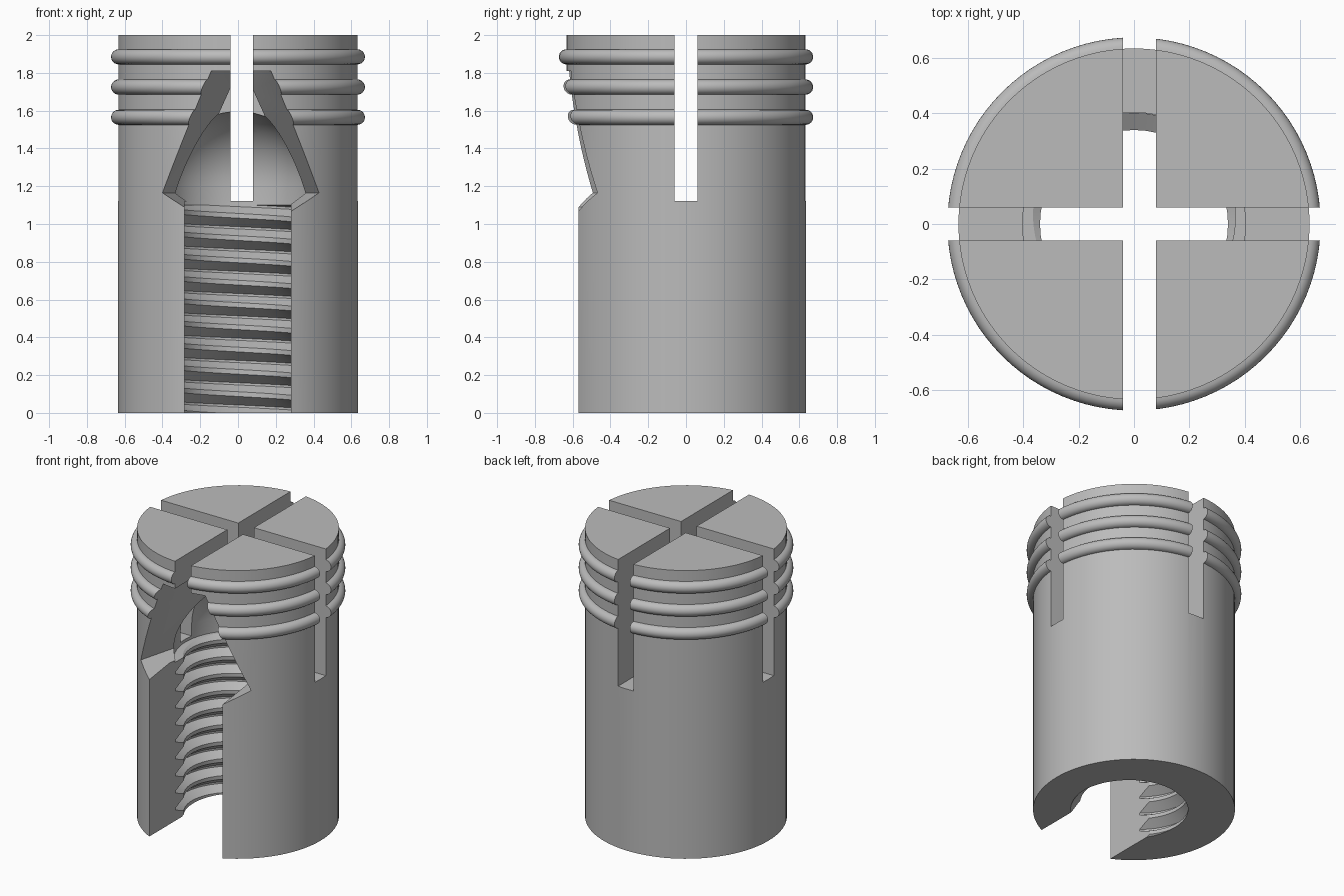
import bpy, bmesh, math

if "Cube" in bpy.data.objects:
    bpy.data.objects.remove(bpy.data.objects["Cube"])

grey = bpy.data.materials.new("plain_grey")
grey.use_nodes = True
colour = (0.5, 0.5, 0.5, 1)
grey.diffuse_color = colour
grey.node_tree.nodes["Principled BSDF"].inputs["Base Color"].default_value = colour


def make_object(name, bm):
    bmesh.ops.recalc_face_normals(bm, faces=bm.faces)
    mesh = bpy.data.meshes.new(name)
    bm.to_mesh(mesh)
    bm.free()
    mesh.materials.append(grey)
    obj = bpy.data.objects.new(name, mesh)
    bpy.context.collection.objects.link(obj)
    return obj


def lathe(name, profile, segments=96):
    # closed solid from (radius, height) points, both ends on the axis
    bm = bmesh.new()
    verts = [bm.verts.new((r, 0, z)) for r, z in profile]
    edges = [bm.edges.new(pair) for pair in zip(verts, verts[1:])]
    bmesh.ops.spin(bm, geom=verts + edges, cent=(0, 0, 0), axis=(0, 0, 1),
                   angle=math.tau, steps=segments, use_duplicate=False)
    bmesh.ops.remove_doubles(bm, verts=bm.verts, dist=1e-4)
    return make_object(name, bm)


def loft(name, first, second):
    # solid joining two matching loops of points
    bm = bmesh.new()
    a = [bm.verts.new(p) for p in first]
    b = [bm.verts.new(p) for p in second]
    bm.faces.new(a)
    bm.faces.new(b)
    n = len(a)
    for i in range(n):
        j = (i + 1) % n
        bm.faces.new((a[i], a[j], b[j], b[i]))
    return make_object(name, bm)


def box(name, x0, x1, y0, y1, z0, z1):
    ring = [(x0, y0), (x1, y0), (x1, y1), (x0, y1)]
    return loft(name, [(x, y, z0) for x, y in ring], [(x, y, z1) for x, y in ring])


def thread_cutter(name, bottom, top, pitch=0.118, segments=48, turns=16):
    # helical strip of trapezoid grooves, trimmed flat at both ends
    profile = [(0.40, 0.042), (0.34, 0.087), (0.34, 0.112), (0.40, 0.148)]
    bm = bmesh.new()
    columns = []
    for g in range(segments * turns):
        angle = math.tau * g / segments + math.pi / 2
        rise = pitch * (g / segments - 3)
        columns.append([bm.verts.new((r * math.cos(angle), r * math.sin(angle), z + rise))
                        for r, z in profile])
    for g in range(segments * (turns - 1) - 1):
        here = columns[g] + [columns[g + segments][0]]
        ahead = columns[g + 1] + [columns[g + 1 + segments][0]]
        for p in range(len(profile)):
            bm.faces.new((here[p], ahead[p], ahead[p + 1], here[p + 1]))
    for z, direction in ((bottom, -1), (top, 1)):
        bmesh.ops.bisect_plane(bm, geom=bm.verts[:] + bm.edges[:] + bm.faces[:],
                               plane_co=(0, 0, z), plane_no=(0, 0, direction),
                               clear_outer=True)
    loose = [v for v in bm.verts if not v.link_faces]
    bmesh.ops.delete(bm, geom=loose, context='VERTS')
    bmesh.ops.holes_fill(bm, edges=[e for e in bm.edges if e.is_boundary], sides=0)
    return make_object(name, bm)


# Cylinder body with three rounded rings
R = 0.635
outline = [(0, 0), (R, 0)]
for z in (1.565, 1.725, 1.885):
    for k in range(13):
        t = math.pi * (k / 12 - 0.5)
        outline.append((R + 0.04 * math.cos(t), z + 0.04 * math.sin(t)))
outline += [(R, 2), (0, 2)]
body = lathe("slotted_body", outline)

# Domed cavity above the thread
dome = [(0, 1.1), (0.403, 1.1)]
for k in range(13):
    t = math.pi / 2 * k / 12
    dome.append((0.403 * math.cos(t) if k < 12 else 0, 1.2 + 0.4 * math.sin(t)))


# Arrow-shaped front opening, narrowing towards the axis
def arrow(y, top_w, ridge_w, ridge_z, base_z):
    half = [(0.2, base_z), (ridge_w, ridge_z), (top_w, 1.81)]
    pts = half + [(-w, z) for w, z in reversed(half)]
    return [(0.0175 + w, y, z) for w, z in pts]


cutters = [
    thread_cutter("thread_cutter", -0.05, 1.14),
    lathe("dome_cutter", dome, 64),
    box("channel_cutter", -0.283, 0.281, -0.8, 0, -0.1, 1.12),
    loft("arrow_cutter", arrow(-0.8, 0.2055, 0.495, 1.167, 1.0),
         arrow(0, 0.002, 0.293, 1.162, 1.11)),
    box("side_slot_cutter", -0.9, 0.9, -0.06, 0.06, 1.121, 2.1),
    box("front_slot_cutter", -0.04, 0.08, -0.9, 0.9, 1.121, 2.1),
]

# Carve the body
bpy.ops.object.select_all(action='DESELECT')
bpy.context.view_layer.objects.active = body
body.select_set(True)
for cutter in cutters:
    cutter.hide_render = True
    mod = body.modifiers.new(cutter.name, 'BOOLEAN')
    mod.operation = 'DIFFERENCE'
    mod.solver = 'EXACT'
    mod.object = cutter
    bpy.ops.object.modifier_apply(modifier=mod.name)
for cutter in cutters:
    bpy.data.objects.remove(cutter)

bpy.ops.object.shade_smooth_by_angle(angle=math.radians(30))
